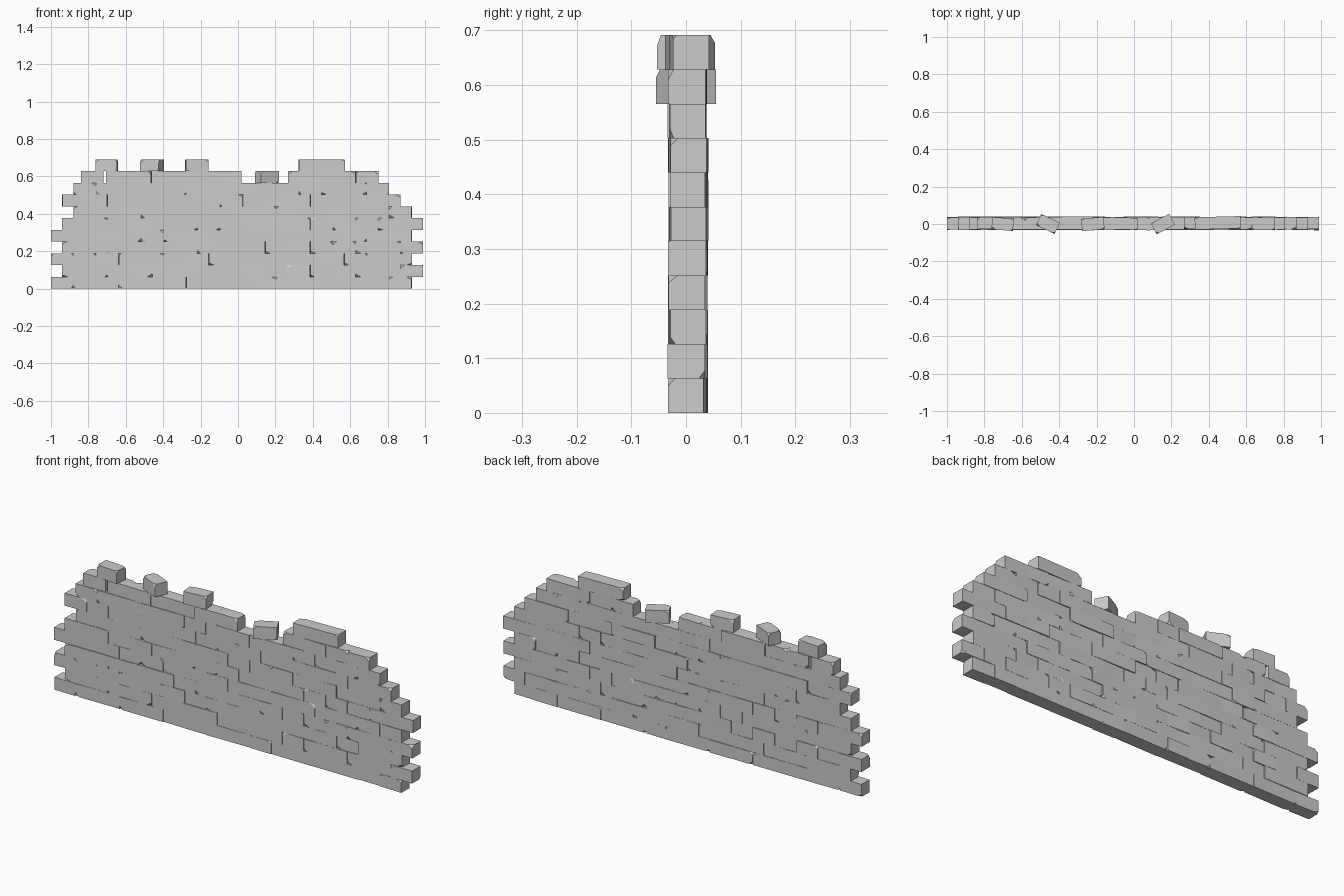
import bpy, bmesh, math, random
from mathutils import Matrix, Vector

if "Cube" in bpy.data.objects:
    bpy.data.objects.remove(bpy.data.objects["Cube"])

random.seed(7)
U = 0.1206          # one brick length
H = 0.0628          # course height
MID = 0.003         # wall centre line in y


def add_brick(bm, x0, x1, row, depth=0.066, y=MID, angle=0.0, chips=1):
    """Add one flat-faced brick with a few broken corners."""
    b = bmesh.new()
    bmesh.ops.create_cube(b, size=1)
    bmesh.ops.scale(b, vec=(x1 - x0, depth, H), verts=b.verts)
    half = Vector((x1 - x0, depth, H)) / 2
    for _ in range(chips):
        # Slice off one corner with a slanted plane
        s = Vector([random.choice((-1, 1)) for _ in range(3)])
        corner = Vector([half[i] * s[i] for i in range(3)])
        cut = [random.uniform(0.012, 0.03), random.uniform(0.006, 0.017),
               random.uniform(0.008, 0.02)]
        n = Vector([s[i] / cut[i] for i in range(3)])
        p = corner - Vector((s.x * cut[0], 0, 0))
        res = bmesh.ops.bisect_plane(b, geom=b.verts[:] + b.edges[:] + b.faces[:],
                                     plane_co=p, plane_no=n.normalized(), clear_outer=True)
        edges = [e for e in res["geom_cut"] if isinstance(e, bmesh.types.BMEdge)]
        bmesh.ops.contextual_create(b, geom=edges)
    bmesh.ops.recalc_face_normals(b, faces=b.faces)
    b.transform(Matrix.Translation(((x0 + x1) / 2, y, (row + 0.5) * H))
                @ Matrix.Rotation(math.radians(angle), 4, 'Z'))
    tmp = bpy.data.meshes.new("tmp")
    b.to_mesh(tmp)
    b.free()
    bm.from_mesh(tmp)
    bpy.data.meshes.remove(tmp)


def finish(bm, name):
    me = bpy.data.meshes.new(name)
    bm.to_mesh(me)
    bm.free()
    bpy.context.collection.objects.link(bpy.data.objects.new(name, me))


# Coursed runs: row, start x, number of brick units
runs = [(0, -1.0, 16), (1, -0.94, 16), (2, -1.0, 16), (3, -0.94, 16),
        (4, -1.0, 16), (5, -0.94, 16), (6, -0.88, 15), (7, -0.94, 15),
        (8, -0.88, 14), (9, -0.84, 1), (9, -0.705, 6), (9, 0.268, 4)]
for row, start, units in runs:
    bm = bmesh.new()
    i = 0
    while i < units:
        n = 2 if i + 2 <= units and random.random() < 0.3 else 1
        x0 = start + i * U
        edge = i == 0 or i + n == units
        add_brick(bm, x0, x0 + n * U, row,
                  depth=0.065 + random.uniform(-0.002, 0.004),
                  y=MID + random.uniform(-0.002, 0.003),
                  angle=random.uniform(-1.5, 1.5) / n,
                  chips=2 if edge else random.choice((0, 1, 1, 2)))
        i += n
    finish(bm, f"brick_course_{row + 1}")

# Bricks on the broken top edge: x0, x1, row, angle, y
loose = [(-0.76, -0.645, 10, -4, 0.0), (-0.515, -0.405, 10, -25, 0.0),
         (-0.28, -0.16, 10, 5, 0.0), (0.325, 0.57, 10, 1.5, 0.006),
         (0.1, 0.21, 9, 28, 0.0)]
for x0, x1, row, ang, y in loose:
    bm = bmesh.new()
    add_brick(bm, x0, x1, row, y=y, angle=ang, chips=3)
    finish(bm, "loose_brick")
